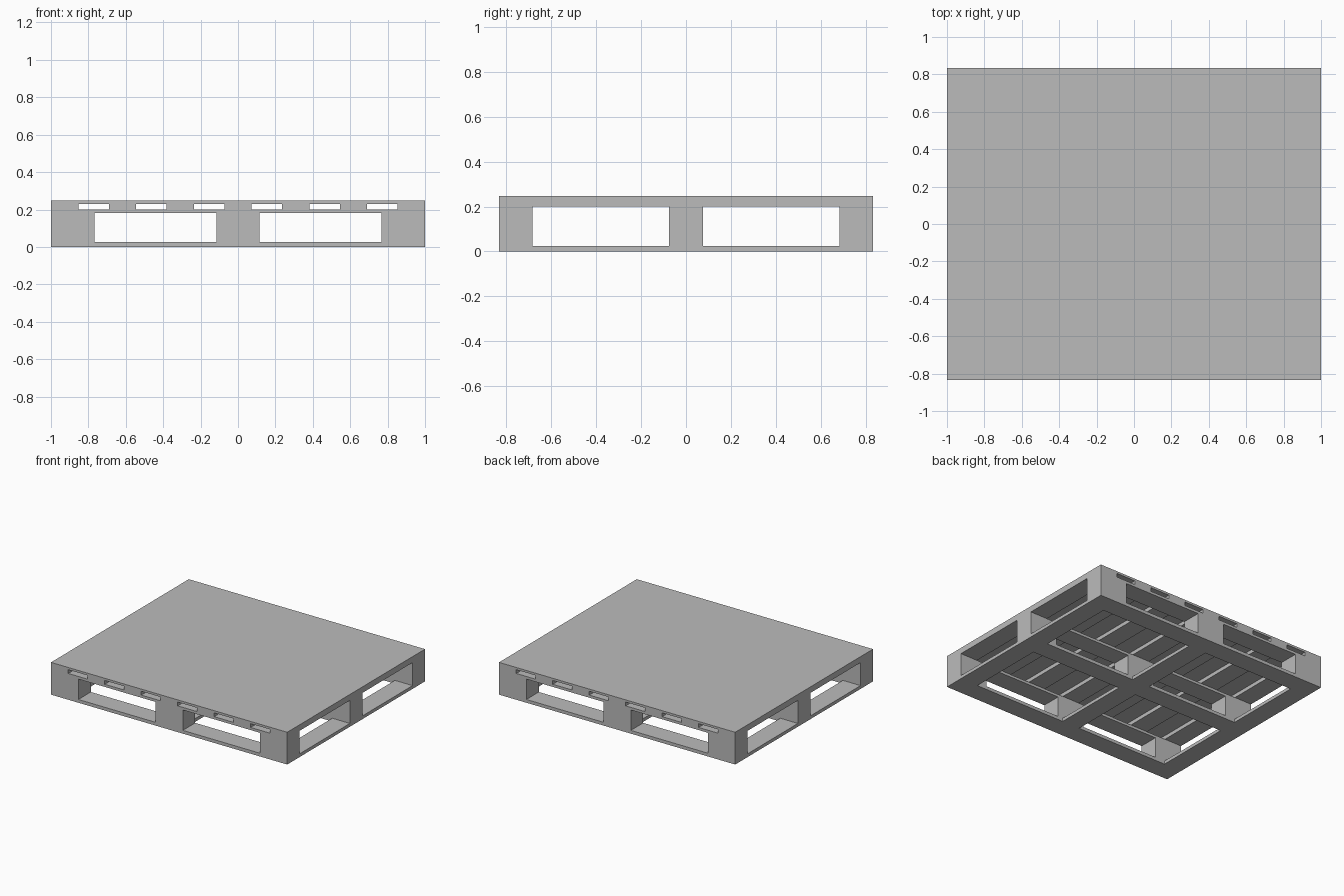
import bpy
import bmesh
from mathutils import Matrix, Vector

cube = bpy.data.objects.get("Cube")
if cube:
    bpy.data.objects.remove(cube, do_unlink=True)

GREY = (0.5, 0.5, 0.5, 1)
grey = bpy.data.materials.new("plain grey")
grey.use_nodes = True
grey.diffuse_color = GREY
grey.node_tree.nodes["Principled BSDF"].inputs["Base Color"].default_value = GREY

# Overall half sizes and layer heights
HX, HY = 1.0, 0.833
Z_BASE, Z_BLOCK, Z_STRINGER, Z_SLAT, Z_TOP = 0.025, 0.181, 0.201, 0.23, 0.247
BOARD = 0.15
BLOCK_X = 0.232
SLAT = 0.146
ROWS = {"front": -HY + BOARD / 2, "middle": 0, "back": HY - BOARD / 2}


def box(name, x, y, z0, z1, width, depth):
    """Flat-faced box centred on x, y between two heights."""
    bm = bmesh.new()
    bmesh.ops.create_cube(bm, size=1)
    bm.transform(Matrix.Translation(Vector((x, y, (z0 + z1) / 2)))
                 @ Matrix.Diagonal((width, depth, z1 - z0, 1)))
    mesh = bpy.data.meshes.new(name)
    bm.to_mesh(mesh)
    bm.free()
    mesh.materials.append(grey)
    obj = bpy.data.objects.new(name, mesh)
    bpy.context.collection.objects.link(obj)


# Closed top sheet
box("top_sheet", 0, 0, Z_SLAT, Z_TOP, 2 * HX, 2 * HY)

# Seven slats beneath the sheet, leaving six slots
step = (2 * HX - SLAT) / 6
for i in range(7):
    box(f"deck_slat_{i + 1}", (i - 3) * step, 0, Z_STRINGER, Z_SLAT, SLAT, 2 * HY)

# Stringers, blocks and long base boards, row by row
for row, y in ROWS.items():
    box(f"{row}_stringer", 0, y, Z_BLOCK, Z_STRINGER, 2 * HX, BOARD)
    box(f"{row}_base_board", 0, y, 0, Z_BASE, 2 * HX, BOARD)
    for side, s in (("right", -1), ("centre", 0), ("left", 1)):
        box(f"{row}_{side}_block", s * (HX - BLOCK_X / 2), y,
            Z_BASE, Z_BLOCK, BLOCK_X, BOARD)

# Cross base boards fitted between the long ones
gap = HY - 1.5 * BOARD
for end, t in (("front", -1), ("back", 1)):
    for side, s in (("right", -1), ("centre", 0), ("left", 1)):
        box(f"{end}_{side}_cross_board", s * (HX - BOARD / 2),
            t * (BOARD + gap) / 2, 0, Z_BASE, BOARD, gap)
